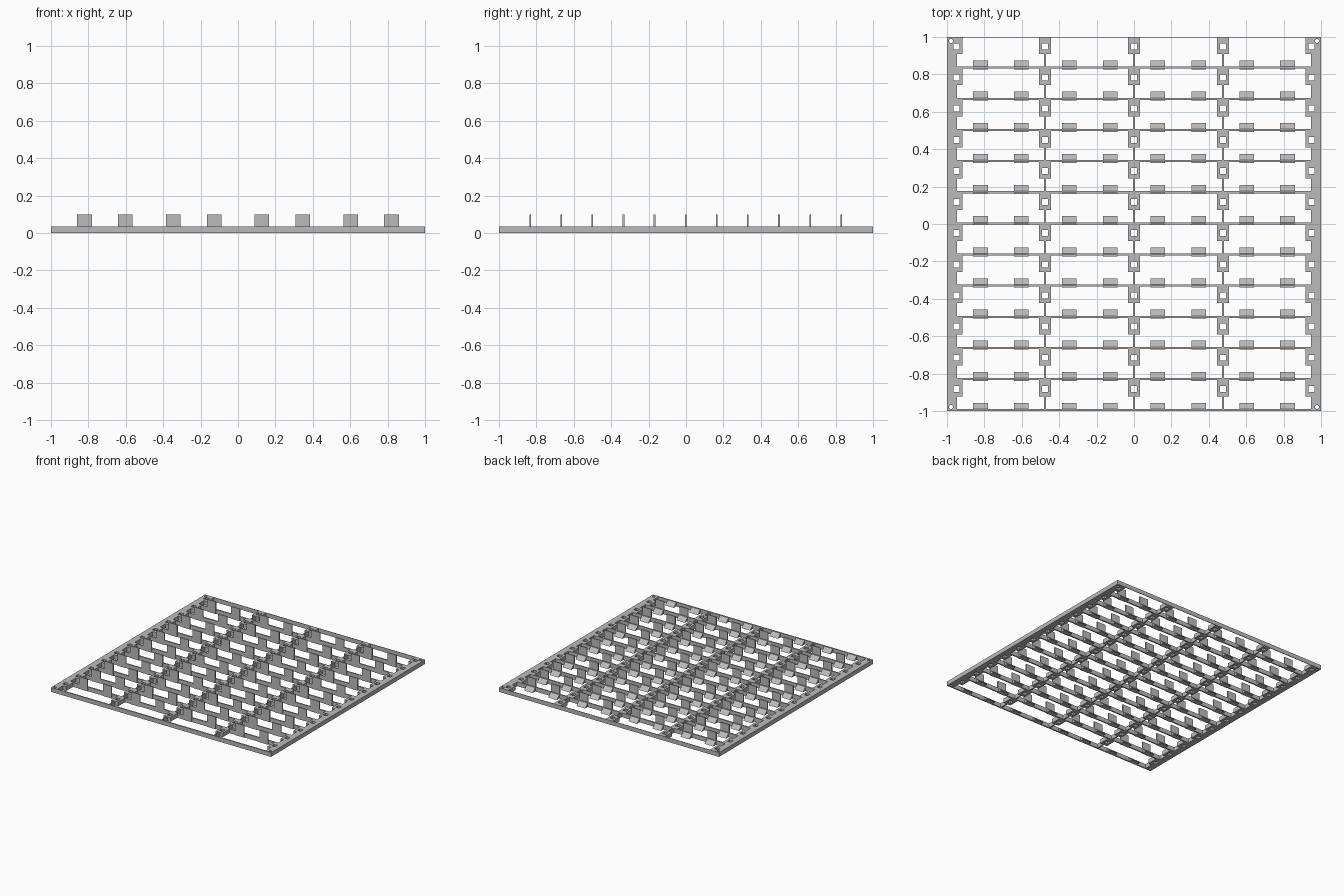
import bpy
import bmesh
from math import pi, cos, sin

old = bpy.data.objects.get("Cube")
if old:
    bpy.data.objects.remove(old, do_unlink=True)

grey = bpy.data.materials.new("light grey")
grey.use_nodes = True
colour = (0.5, 0.5, 0.5, 1)
grey.diffuse_color = colour
grey.node_tree.nodes["Principled BSDF"].inputs["Base Color"].default_value = colour

H = 0.035          # frame height
BAR = 0.011        # bar thickness
PITCH = 0.1663     # row spacing
ROWS = 12
BRACKET = 0.088    # bracket depth in front of each bar
COLUMNS = (-0.475, 0, 0.475)
rows = [-1 + PITCH * k for k in range(ROWS + 1)]
tab_x = [s * x for x in (0.126, 0.345, 0.602, 0.82) for s in (-1, 1)]


def prism(bm, points, offset):
    """Extrude a closed polygon by an offset vector."""
    face = bm.faces.new([bm.verts.new(p) for p in points])
    new = bmesh.ops.extrude_face_region(bm, geom=[face])["geom"]
    bmesh.ops.translate(bm, vec=offset, verts=[g for g in new if isinstance(g, bmesh.types.BMVert)])


def box(bm, x0, x1, y0, y1, z0=0, z1=H):
    prism(bm, [(x0, y0, z0), (x1, y0, z0), (x1, y1, z0), (x0, y1, z0)], (0, 0, z1 - z0))


def finish(bm, name):
    bmesh.ops.recalc_face_normals(bm, faces=bm.faces)
    mesh = bpy.data.meshes.new(name)
    bm.to_mesh(mesh)
    bm.free()
    mesh.materials.append(grey)
    obj = bpy.data.objects.new(name, mesh)
    bpy.context.collection.objects.link(obj)
    return obj


def cut(obj, cutter):
    mod = obj.modifiers.new("holes", "BOOLEAN")
    mod.operation = "DIFFERENCE"
    mod.solver = "EXACT"
    mod.object = cutter
    cutter.hide_render = True
    bpy.context.view_layer.objects.active = obj
    bpy.ops.object.modifier_apply(modifier=mod.name)
    bpy.data.objects.remove(cutter, do_unlink=True)


def square_holes(bm, x):
    for y in rows[1:]:
        box(bm, x - 0.016, x + 0.016, y - 0.063, y - 0.031, -0.1, 0.1)


# Side rails: toothed outline with square slots and round corner holes
for side, name in ((-1, "right_rail"), (1, "left_rail")):
    outline = [(side, -1, 0), (side * 0.945, -1, 0)]
    for y in rows[1:]:
        top = min(y + BAR, 1)
        outline += [(side * 0.945, y - BRACKET, 0), (side * 0.915, y - BRACKET, 0),
                    (side * 0.915, top, 0)]
        if top < 1:
            outline.append((side * 0.945, top, 0))
    outline.append((side, 1, 0))
    bm = bmesh.new()
    prism(bm, outline, (0, 0, H))
    rail = finish(bm, name)
    bm = bmesh.new()
    square_holes(bm, side * 0.949)
    for cy in (-0.977, 0.977):
        ring = [(side * 0.977 + 0.011 * cos(a * pi / 8), cy + 0.011 * sin(a * pi / 8), -0.1)
                for a in range(16)]
        prism(bm, ring, (0, 0, 0.2))
    cut(rail, finish(bm, name + "_cutter"))

# Cross bars from front to back
bm = bmesh.new()
for y in rows:
    box(bm, -0.95, 0.95, y, min(y + BAR, 1))
finish(bm, "cross_bars")

# Inner columns: bracket with a square slot, then a thin spine to the next bar
for i, x in enumerate(COLUMNS):
    bm = bmesh.new()
    for y in rows[1:]:
        box(bm, x - 0.032, x + 0.032, y - BRACKET, y + 0.002)
    brackets = finish(bm, f"brackets_{i + 1}")
    bm = bmesh.new()
    square_holes(bm, x)
    cut(brackets, finish(bm, "bracket_cutter"))
    bm = bmesh.new()
    for y in rows[1:]:
        box(bm, x - 0.005, x + 0.005, y - PITCH + BAR / 2, y - BRACKET + 0.002)
    finish(bm, f"spine_{i + 1}")

# Upright tabs on the inner bars
bm = bmesh.new()
for y in rows[1:-1]:
    for x in tab_x:
        box(bm, x - 0.039, x + 0.039, y - 0.004, y + 0.005, 0, 0.1)
finish(bm, "upright_tabs")

# Sloped wedges behind each bar
bm = bmesh.new()
for y in rows[:-1]:
    for x in tab_x:
        a = x - 0.039
        prism(bm, [(a, y + 0.008, 0), (a, y + 0.044, 0), (a, y + 0.008, H)], (0.078, 0, 0))
finish(bm, "sloped_wedges")
